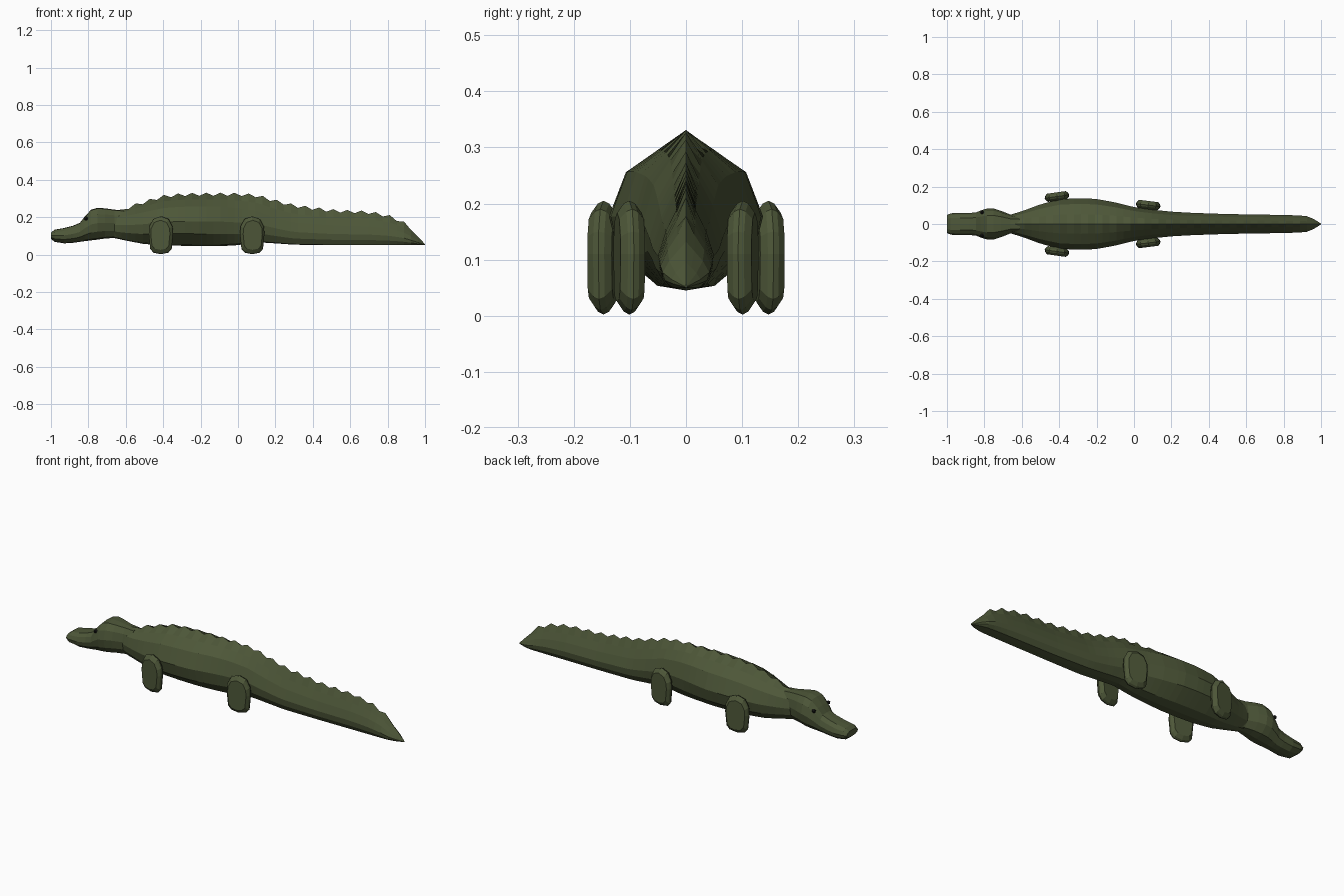
import bpy, bmesh, math

if "Cube" in bpy.data.objects:
    bpy.data.objects.remove(bpy.data.objects["Cube"])


def material(name, col):
    m = bpy.data.materials.new(name)
    m.diffuse_color = (*col, 1)
    m.use_nodes = True
    m.node_tree.nodes["Principled BSDF"].inputs["Base Color"].default_value = m.diffuse_color
    return m


SKIN = material("olive_skin", (0.075, 0.095, 0.04))
DARK = material("eye_dark", (0.01, 0.01, 0.01))


def finish(name, bm, mat):
    bmesh.ops.remove_doubles(bm, verts=bm.verts, dist=1e-5)
    bmesh.ops.recalc_face_normals(bm, faces=bm.faces)
    me = bpy.data.meshes.new(name)
    bm.to_mesh(me)
    bm.free()
    me.materials.append(mat)
    ob = bpy.data.objects.new(name, me)
    bpy.context.collection.objects.link(ob)
    return ob


def loft(name, rings, mat):
    bm = bmesh.new()
    loops = [[bm.verts.new(p) for p in r] for r in rings]
    n = len(loops[0])
    for a, b in zip(loops, loops[1:]):
        for i in range(n):
            j = (i + 1) % n
            bm.faces.new((a[i], a[j], b[j], b[i]))
    bm.faces.new(loops[0])
    bm.faces.new(loops[-1])
    return finish(name, bm, mat)


def section(x, w, bottom, top, half, ridge=0):
    """Closed symmetric ring from half profile (width factor, height factor)."""
    pts = [(x, w * u, bottom + (top - bottom) * v) for u, v in half]
    pts[0] = (x, 0, top + ridge)
    return pts + [(px, -py, pz) for px, py, pz in pts[-2:0:-1]]


def lerp_rows(rows, x):
    for a, b in zip(rows, rows[1:]):
        if x <= b[0]:
            t = (x - a[0]) / (b[0] - a[0])
            return [p + (q - p) * t for p, q in zip(a[1:], b[1:])]
    return rows[-1][1:]


BODY = [(0, 1), (.38, .91), (.78, .77), (1, .48), (.88, .24), (.38, .03), (0, 0)]
TAIL = [(0, 1), (.35, .80), (.72, .58), (1, .33), (.92, .16), (.6, .01), (0, 0)]
HEAD = [(0, 1), (.55, .98), (.85, .80), (1, .52), (.9, .25), (.5, .04), (0, 0)]

# body and tail: x, half width, bottom, top, blend towards tail section
rows = [(-.66, .050, .088, .235, 0), (-.60, .068, .075, .245, 0),
        (-.50, .105, .056, .278, 0), (-.40, .132, .050, .308, 0),
        (-.30, .138, .047, .318, 0), (-.20, .134, .045, .320, 0),
        (-.10, .115, .045, .320, 0), (.00, .090, .050, .320, .2),
        (.10, .076, .066, .312, .5), (.20, .066, .060, .284, .8),
        (.30, .060, .053, .258, 1), (.50, .053, .050, .232, 1),
        (.70, .050, .050, .223, 1), (.80, .048, .050, .205, 1),
        (.88, .046, .050, .172, 1), (.94, .040, .050, .118, 1),
        (1.0, .002, .050, .056, 1)]
rings = []
count = 44
for k in range(count + 1):
    x = -.66 + 1.66 * k / count
    w, b, t, s = lerp_rows(rows, x)
    half = [(p[0] + (q[0] - p[0]) * s, p[1] + (q[1] - p[1]) * s)
            for p, q in zip(BODY, TAIL)]
    # saw-tooth scutes along the spine
    ridge = (.011 if k % 2 else -.006) if 1 < k < count - 2 else 0
    rings.append(section(x, w, b, t, half, ridge))
loft("body_and_tail", rings, SKIN)

# head with snout
head_rows = [(-1.0, .048, .084, .118), (-.98, .057, .068, .133),
             (-.93, .060, .060, .142), (-.88, .059, .063, .155),
             (-.845, .062, .068, .170), (-.82, .072, .072, .203),
             (-.785, .083, .076, .240), (-.75, .083, .080, .250),
             (-.71, .070, .086, .247), (-.66, .050, .089, .240),
             (-.61, .046, .085, .236)]
loft("head", [section(*r, HEAD) for r in head_rows], SKIN)

# paddle legs: outline is (x offset, z)
OUTLINE = [(0, .205), (.042, .190), (.063, .150), (.066, .110), (.058, .030), (.040, .010), (0, .002)]
OUTLINE += [(-x, z) for x, z in OUTLINE[-2:0:-1]]


def leg(name, cx, cy, side, tilt):
    rings = []
    for depth, k in ((-.022, .78), (-.010, .95), (0, 1), (.010, .95), (.022, .78)):
        ring = []
        for ox, z in OUTLINE:
            px, pz = ox * k, .108 + (z - .108) * k
            c, s = math.cos(tilt), math.sin(tilt)
            ring.append((cx + px * c - depth * s, side * (cy + px * s + depth * c), pz))
        rings.append(ring)
    loft(name, rings, SKIN)


for side, label in ((-1, "right"), (1, "left")):
    leg("front_leg_" + label, -.412, .147, side, math.radians(8))
    leg("hind_leg_" + label, .076, .101, side, math.radians(-7))
    # eye
    bm = bmesh.new()
    bmesh.ops.create_icosphere(bm, subdivisions=1, radius=.011)
    bmesh.ops.translate(bm, verts=bm.verts, vec=(-.812, side * .062, .192))
    finish("eye_" + label, bm, DARK)
